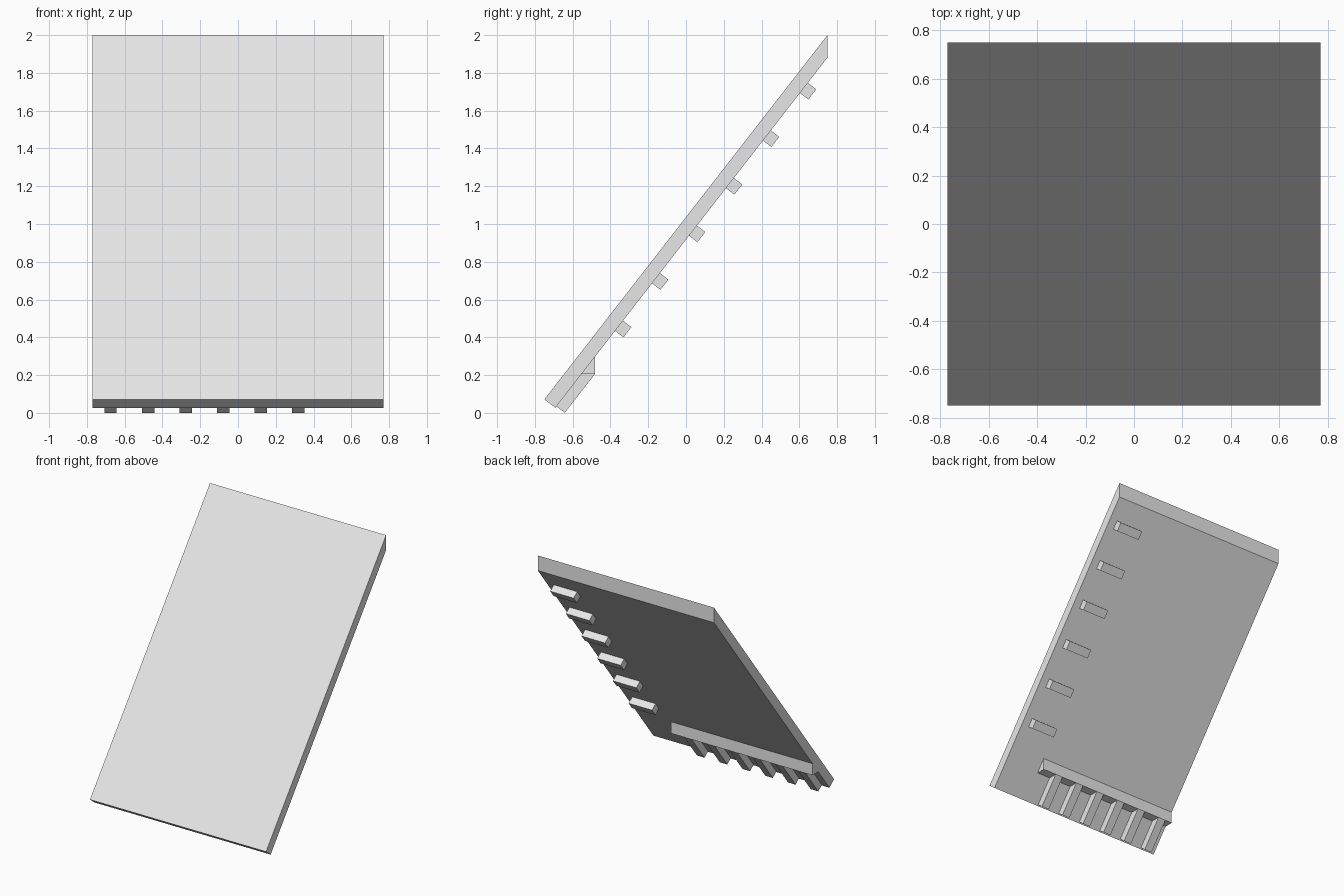
import bpy
import bmesh
import math
from mathutils import Vector

cube = bpy.data.objects.get("Cube")
if cube:
    bpy.data.objects.remove(cube, do_unlink=True)

grey = bpy.data.materials.new("light_grey")
grey.use_nodes = True
grey.diffuse_color = (0.8, 0.8, 0.8, 1)
grey.node_tree.nodes["Principled BSDF"].inputs["Base Color"].default_value = (0.8, 0.8, 0.8, 1)

# Slope frame: s runs up the back face, d stands out from it (y, z)
ANGLE = math.atan2(1.93, 1.5)
ORIGIN = Vector((-0.692, 0.027))
ALONG = Vector((math.cos(ANGLE), math.sin(ANGLE)))
OUT = Vector((ALONG.y, -ALONG.x))
THICK = 0.073
RAISE = 0.056


def on_slope(s, d):
    return ORIGIN + ALONG * s + OUT * d


def cut_at(y, d):
    """Point at offset d where a vertical cut crosses the slope."""
    return on_slope((y - ORIGIN.x - OUT.x * d) / ALONG.x, d)


def prism(name, profile, x0, x1):
    """Extrude a (y, z) profile along x."""
    mesh = bpy.data.meshes.new(name)
    bm = bmesh.new()
    face = bm.faces.new([bm.verts.new((x0, p[0], p[1])) for p in profile])
    ext = bmesh.ops.extrude_face_region(bm, geom=[face])
    verts = [v for v in ext["geom"] if isinstance(v, bmesh.types.BMVert)]
    bmesh.ops.translate(bm, verts=verts, vec=(x1 - x0, 0, 0))
    bmesh.ops.recalc_face_normals(bm, faces=bm.faces)
    bm.to_mesh(mesh)
    bm.free()
    mesh.materials.append(grey)
    obj = bpy.data.objects.new(name, mesh)
    bpy.context.collection.objects.link(obj)
    return obj


# Leaning panel, square at the foot and cut upright at the top
prism("sloped_panel",
      [on_slope(0, -THICK), on_slope(0, 0), cut_at(0.75, 0), cut_at(0.75, -THICK)],
      -0.77, 0.77)

# Column of small blocks up the left edge of the back
for i in range(6):
    s = 0.55 + 0.319 * i
    low, high = s - 0.034, s + 0.034
    prism(f"back_block_{i + 1}",
          [on_slope(low, -0.01), on_slope(low, RAISE),
           on_slope(high, RAISE), on_slope(high, -0.01)],
          0.5, 0.705)

# Row of teeth along the foot of the back
CUT = -0.482
for i in range(6):
    x = -0.675 + 0.199 * i
    prism(f"foot_tooth_{i + 1}",
          [on_slope(0.01, 0), on_slope(0.01, RAISE), cut_at(CUT, RAISE), cut_at(CUT, 0)],
          x - 0.033, x + 0.033)

# Wedge-shaped rail across the upper ends of the teeth
corner = cut_at(CUT, RAISE)
under = ORIGIN + ALONG * ((corner.y - ORIGIN.y) / ALONG.y)
prism("foot_rail", [cut_at(CUT, 0), corner, under], -0.77, 0.47)
